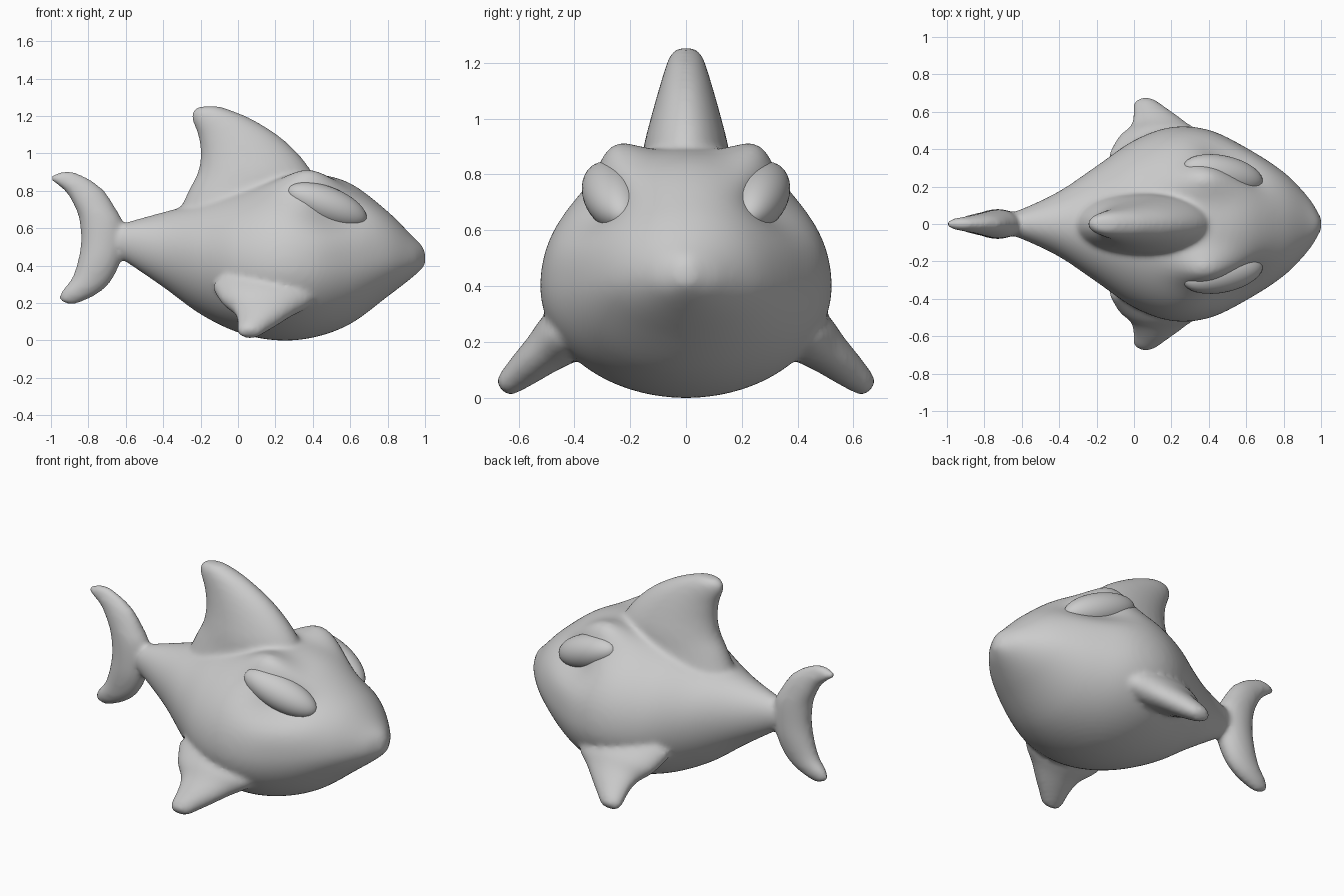
import bpy, bmesh
from math import cos, sin, pi, exp, radians, copysign
from mathutils import Vector

if "Cube" in bpy.data.objects:
    bpy.data.objects.remove(bpy.data.objects["Cube"])


def smooth_rows(rows, steps):
    """Catmull-Rom resampling of a short table of section values."""
    rows = [Vector(r) for r in rows]
    out = []
    for i in range(len(rows) - 1):
        p1, p2 = rows[i], rows[i + 1]
        p0 = rows[i - 1] if i else p1
        p3 = rows[i + 2] if i + 2 < len(rows) else p2
        for k in range(steps):
            t = k / steps
            out.append(0.5 * (2 * p1 + (p2 - p0) * t + (2 * p0 - 5 * p1 + 4 * p2 - p3) * t * t
                              + (3 * p1 - p0 - 3 * p2 + p3) * t ** 3))
    return out + [rows[-1]]


def loft(name, rings):
    bm = bmesh.new()
    loops = [[bm.verts.new(p) for p in ring] for ring in rings]
    n = len(loops[0])
    for a, b in zip(loops, loops[1:]):
        for i in range(n):
            j = (i + 1) % n
            bm.faces.new((a[i], a[j], b[j], b[i]))
    bm.faces.new(loops[0])
    bm.faces.new(loops[-1])
    bmesh.ops.recalc_face_normals(bm, faces=bm.faces)
    mesh = bpy.data.meshes.new(name)
    bm.to_mesh(mesh)
    bm.free()
    ob = bpy.data.objects.new(name, mesh)
    bpy.context.collection.objects.link(ob)
    return ob


def fin(name, rows, root, tip, steps=4, n=28):
    """Rows: position root->tip (0..1), trailing x, leading x, half thickness."""
    root, tip = Vector(root), Vector(tip)
    side = Vector((1, 0, 0)).cross((tip - root).normalized())
    rings = []
    for t, x0, x1, h in smooth_rows(rows, steps):
        c = root.lerp(tip, t)
        ring = []
        for i in range(n):
            a = 2 * pi * i / n
            ring.append(c + side * h * sin(a)
                        + Vector(((x0 + x1) / 2 + (x1 - x0) / 2 * cos(a), 0, 0)))
        rings.append(ring)
    return loft(name, rings)


# Body: x, bottom z, top z, widest z, half width
body_rows = [
    (-0.76, 0.52, 0.56, 0.54, 0.02), (-0.70, 0.48, 0.59, 0.54, 0.05),
    (-0.60, 0.42, 0.63, 0.53, 0.08), (-0.40, 0.285, 0.685, 0.49, 0.175),
    (-0.20, 0.14, 0.74, 0.45, 0.31), (0.0, 0.043, 0.81, 0.41, 0.447),
    (0.20, 0.001, 0.87, 0.40, 0.518), (0.40, 0.015, 0.89, 0.40, 0.503),
    (0.60, 0.088, 0.84, 0.41, 0.408), (0.80, 0.235, 0.69, 0.43, 0.278),
    (0.93, 0.335, 0.56, 0.435, 0.145), (0.985, 0.385, 0.505, 0.435, 0.06),
    (1.003, 0.41, 0.46, 0.435, 0.02)]
rings = []
for x, zb, zt, zw, hw in smooth_rows(body_rows, 6):
    ring = []
    for i in range(80):
        a = 2 * pi * i / 80
        y = hw * cos(a)
        z = zw + sin(a) * ((zt - zw) if sin(a) > 0 else (zw - zb))
        if z > zw:
            # Raised brows overhanging hollow eye sockets
            brow = exp(-((x - 0.38) / 0.16) ** 2 - ((abs(y) - 0.23) / 0.09) ** 2)
            socket = 0.25 * exp(-((x - 0.57) / 0.17) ** 2 - ((z - 0.69) / 0.09) ** 2)
            y *= 1 - socket * min(1, (z - zw) / 0.1)
            z += 0.07 * brow
            y += copysign(0.03 * brow, y)
        ring.append((x, y, z))
    rings.append(ring)
body = loft("body", rings)
parts = [body]

# Dorsal fin (stacked along z)
parts.append(fin("dorsal_fin", [
    (0.66, -0.33, 0.46, 0.19), (0.80, -0.265, 0.43, 0.165), (0.90, -0.215, 0.395, 0.152),
    (1.00, -0.20, 0.32, 0.127), (1.10, -0.215, 0.21, 0.099), (1.18, -0.245, 0.08, 0.075),
    (1.22, -0.245, -0.01, 0.06), (1.245, -0.22, -0.08, 0.04), (1.253, -0.17, -0.12, 0.015)],
    (0, 0, 0), (0, 0, 1)))

# Crescent tail fin
parts.append(fin("tail_fin", [
    (0.195, -0.91, -0.87, 0.015), (0.213, -0.955, -0.82, 0.033), (0.26, -0.945, -0.735, 0.053),
    (0.33, -0.89, -0.67, 0.067), (0.43, -0.855, -0.625, 0.079), (0.53, -0.84, -0.61, 0.08),
    (0.63, -0.847, -0.615, 0.077), (0.70, -0.867, -0.65, 0.07), (0.80, -0.925, -0.715, 0.053),
    (0.86, -1.005, -0.79, 0.038), (0.89, -0.98, -0.85, 0.026), (0.904, -0.93, -0.89, 0.012)],
    (0, 0, 0), (0, 0, 1)))

for s, label in ((1, "left"), (-1, "right")):
    # Pectoral fins sweep outward and down
    parts.append(fin("pectoral_fin_" + label, [
        (0.0, -0.14, 0.44, 0.11), (0.3, -0.09, 0.40, 0.10), (0.5, -0.025, 0.31, 0.08),
        (0.7, -0.005, 0.23, 0.065), (0.88, -0.005, 0.155, 0.05), (0.97, 0.005, 0.12, 0.036),
        (1.0, 0.03, 0.09, 0.015)],
        (0, s * 0.36, 0.29), (0, s * 0.662, 0.03)))

    # Almond eyes, tilted down and inward toward the nose
    bpy.ops.mesh.primitive_uv_sphere_add(
        segments=32, ring_count=20, location=(0.475, s * 0.264, 0.722),
        rotation=(0, radians(21), radians(-12 * s)))
    eye = bpy.context.object
    eye.name = "eye_" + label
    eye.scale = (0.23, 0.102, 0.10)
    bpy.ops.object.shade_smooth()

# Fuse the fins into the body and soften the seams
bpy.ops.object.select_all(action='DESELECT')
for p in parts:
    p.select_set(True)
bpy.context.view_layer.objects.active = body
bpy.ops.object.join()
fuse = body.modifiers.new("fuse", 'REMESH')
fuse.mode = 'VOXEL'
fuse.voxel_size = 0.014
fuse.use_smooth_shade = True
soften = body.modifiers.new("soften", 'SMOOTH')
soften.factor = 0.5
soften.iterations = 10
